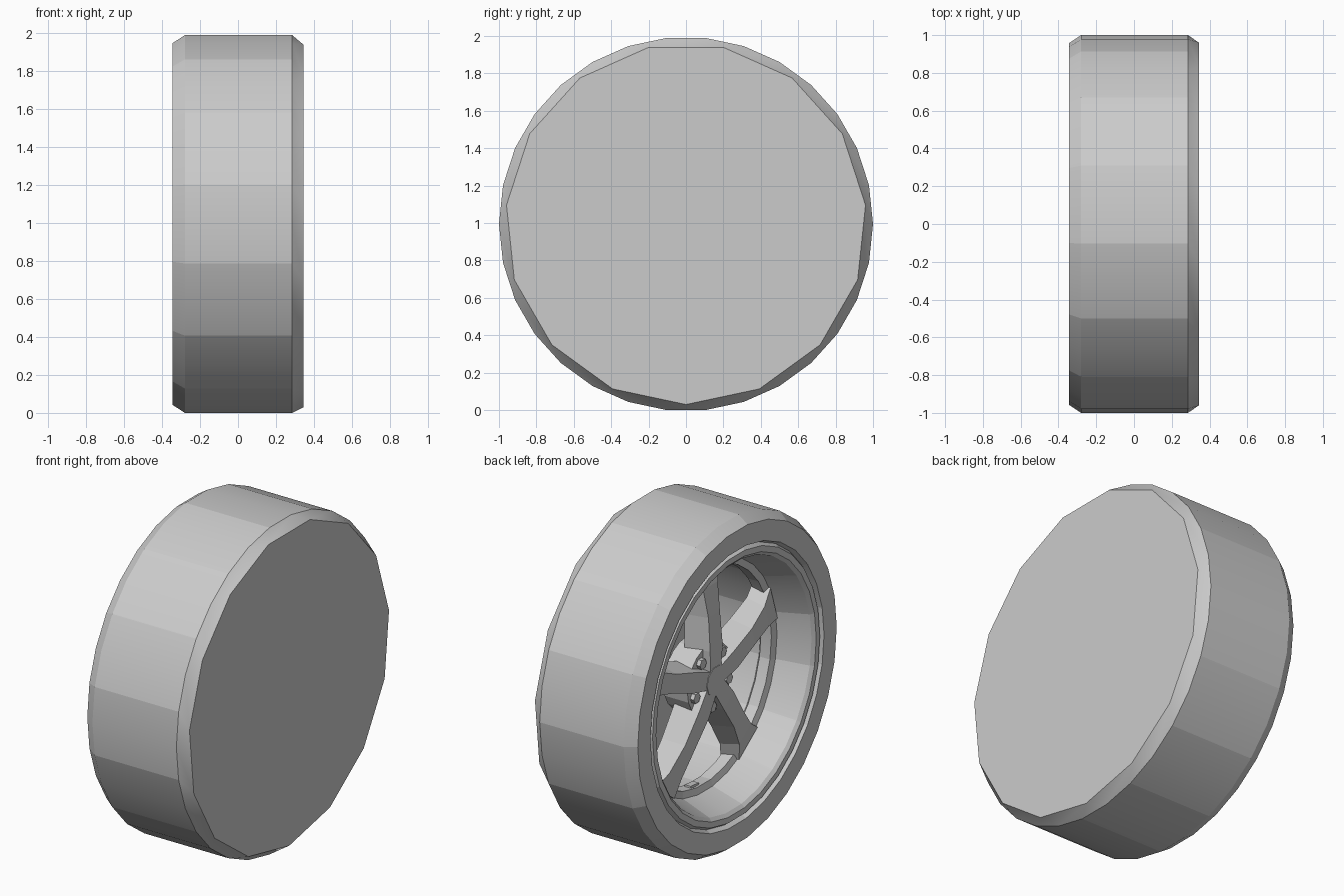
import bpy, bmesh
from math import cos, sin, radians, tau

cube = bpy.data.objects.get("Cube")
if cube:
    bpy.data.objects.remove(cube, do_unlink=True)

AXLE = 0.9945   # axle height
SIDES = 30

grey = bpy.data.materials.new("plain_grey")
grey.use_nodes = True
grey.diffuse_color = (0.6, 0.6, 0.6, 1)
grey.node_tree.nodes["Principled BSDF"].inputs["Base Color"].default_value = (0.6, 0.6, 0.6, 1)


def point(x, r, a, side=0.0):
    """Position at radius r and angle a about the axle, shifted sideways."""
    return (x, r * cos(a) - side * sin(a), AXLE + r * sin(a) + side * cos(a))


def finish(bm, name, smooth=False):
    if smooth:
        for f in bm.faces:
            f.smooth = True
        for e in bm.edges:
            if e.calc_face_angle(0) > radians(20):
                e.smooth = False
    mesh = bpy.data.meshes.new(name)
    bm.to_mesh(mesh)
    bm.free()
    mesh.materials.append(grey)
    obj = bpy.data.objects.new(name, mesh)
    bpy.context.collection.objects.link(obj)
    return obj


def revolve(bm, profile):
    """Turn (x, radius) points about the axle; every second ridge is crisp."""
    rings = [[bm.verts.new(point(x, r, tau * i / SIDES)) for i in range(SIDES)]
             for x, r in profile]
    for a, b in zip(rings, rings[1:]):
        for i in range(SIDES):
            j = (i + 1) % SIDES
            bm.faces.new((a[i], b[i], b[j], a[j]))
        for i in range(0, SIDES, 2):
            bm.edges.get((a[i], b[i])).smooth = False
    return rings


# Tyre: tread, open-side wall and the closed back with half as many sides
bm = bmesh.new()
rings = revolve(bm, [(0.285, 1.0), (-0.28, 1.0), (-0.345, 0.957),
                     (-0.345, 0.835), (-0.315, 0.82)])
outer = rings[0]
cap = [bm.verts.new(point(0.345, 0.965, tau * (2 * k + 0.5) / SIDES))
       for k in range(SIDES // 2)]
for k in range(SIDES // 2):
    a, b, c = outer[2 * k], outer[2 * k + 1], outer[(2 * k + 2) % SIDES]
    nxt = cap[(k + 1) % len(cap)]
    bm.faces.new((a, b, cap[k]))
    bm.faces.new((b, c, nxt, cap[k]))
bm.faces.new(cap)
bmesh.ops.recalc_face_normals(bm, faces=bm.faces)
finish(bm, "tyre", True)

# Rim: lip, tapered bowl, spoke seat and inner drum with its back wall
bm = bmesh.new()
rings = revolve(bm, [(-0.315, 0.82), (-0.338, 0.805), (-0.338, 0.77), (-0.32, 0.75),
                     (-0.13, 0.69), (-0.12, 0.65), (-0.05, 0.65), (-0.02, 0.69),
                     (0.3, 0.69)])
bm.faces.new(rings[-1])
bmesh.ops.recalc_face_normals(bm, faces=bm.faces)
back = max(bm.faces, key=lambda f: f.calc_area())
if back.normal.x > 0:
    bmesh.ops.reverse_faces(bm, faces=bm.faces)
finish(bm, "rim", True)


def loft(name, sections, angle):
    """Skin four-sided sections: radius, front x, back x, front and back half width."""
    bm = bmesh.new()
    loops = [[bm.verts.new(point(x, r, angle, s)) for x, s in
              ((xf, -wf), (xf, wf), (xb, wb), (xb, -wb))]
             for r, xf, xb, wf, wb in sections]
    for a, b in zip(loops, loops[1:]):
        for i in range(4):
            j = (i + 1) % 4
            bm.faces.new((a[i], a[j], b[j], b[i]))
    bm.faces.new(loops[0])
    bm.faces.new(loops[-1])
    bmesh.ops.recalc_face_normals(bm, faces=bm.faces)
    return finish(bm, name)


def prism(name, sides, radius, x0, x1, centre_r=0.0, angle=0.0):
    """Short solid parallel to the axle."""
    bm = bmesh.new()
    cy, cz = centre_r * cos(angle), centre_r * sin(angle)
    ends = []
    for x in (x0, x1):
        ends.append([bm.verts.new((x, cy + radius * cos(tau * i / sides),
                                   AXLE + cz + radius * sin(tau * i / sides)))
                     for i in range(sides)])
    for i in range(sides):
        j = (i + 1) % sides
        bm.faces.new((ends[0][i], ends[0][j], ends[1][j], ends[1][i]))
    for end in ends:
        bm.faces.new(end)
    bmesh.ops.recalc_face_normals(bm, faces=bm.faces)
    return finish(bm, name)


# Hub behind the spokes, with its centre cap
prism("hub", 20, 0.215, -0.16, 0.0)
prism("hub_cap", 10, 0.09, -0.205, -0.16, 0, 0)

# Five flared spokes with wheel bolts in the valleys between them
spoke = [(0.03, -0.2, -0.06, 0.05, 0.07), (0.2, -0.205, -0.05, 0.06, 0.085),
         (0.4, -0.19, -0.05, 0.055, 0.085), (0.57, -0.165, -0.05, 0.07, 0.1),
         (0.68, -0.14, -0.04, 0.11, 0.15)]
for k in range(5):
    turn = radians(18 + 72 * k)
    loft(f"spoke_{k + 1}", spoke, turn)
    prism(f"wheel_bolt_{k + 1}", 6, 0.032, -0.185, -0.15, 0.165, turn + radians(36))

# Valve plate on the spoke seat
loft("valve_plate", [(0.635, -0.105, -0.065, 0.04, 0.04),
                     (0.655, -0.105, -0.065, 0.04, 0.04)], radians(276))
